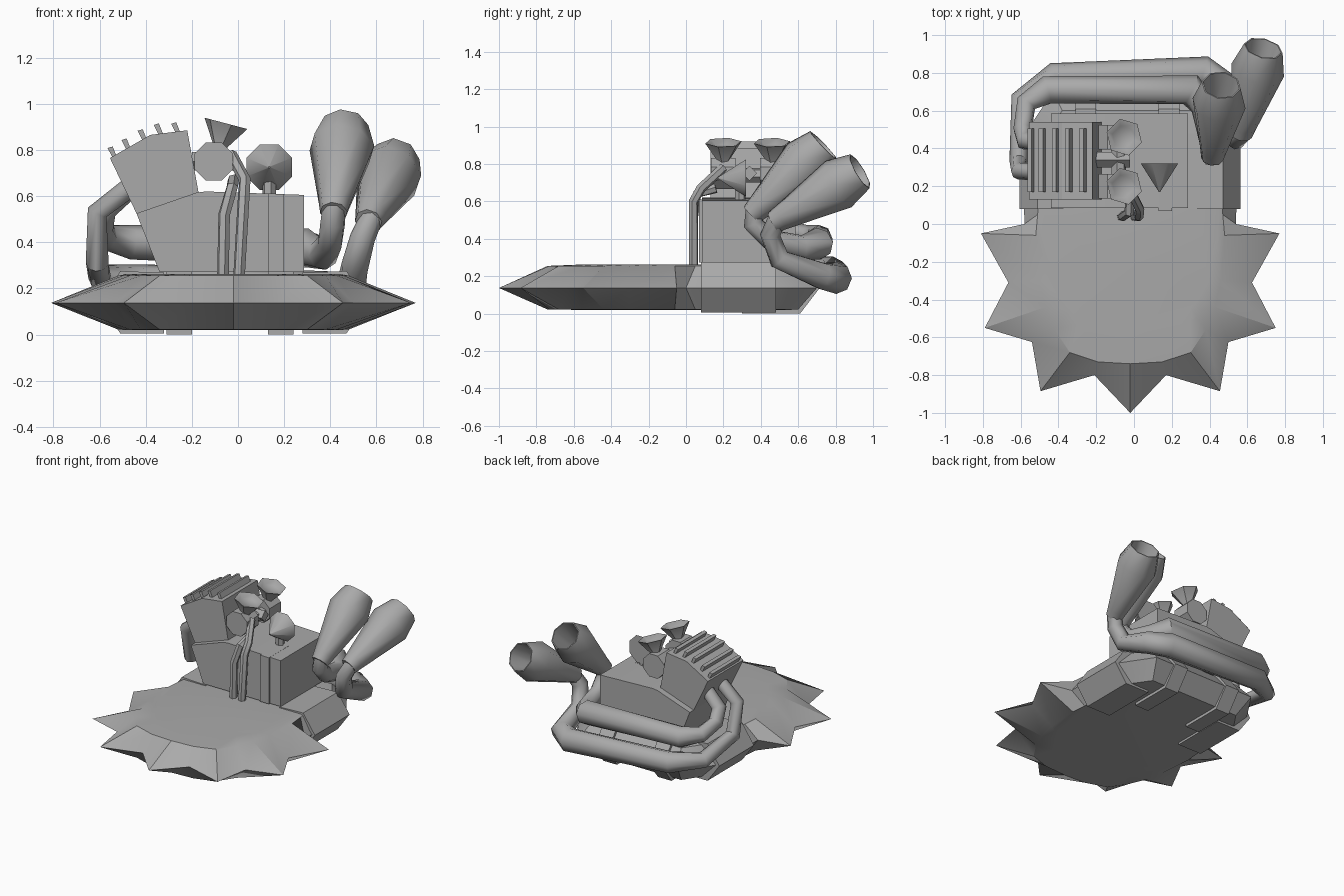
import bpy, bmesh, math
from mathutils import Vector

old = bpy.data.objects.get("Cube")
if old:
    bpy.data.objects.remove(old)

grey = bpy.data.materials.new("plain grey")
grey.use_nodes = True
grey.diffuse_color = (0.4, 0.4, 0.4, 1)
grey.node_tree.nodes["Principled BSDF"].inputs["Base Color"].default_value = (0.4, 0.4, 0.4, 1)


def finish(name, bm, angle=35):
    bmesh.ops.remove_doubles(bm, verts=bm.verts, dist=0.0005)
    bmesh.ops.recalc_face_normals(bm, faces=bm.faces)
    mesh = bpy.data.meshes.new(name)
    bm.to_mesh(mesh)
    bm.free()
    mesh.materials.append(grey)
    ob = bpy.data.objects.new(name, mesh)
    bpy.context.collection.objects.link(ob)
    bpy.ops.object.select_all(action='DESELECT')
    ob.select_set(True)
    bpy.context.view_layer.objects.active = ob
    bpy.ops.object.shade_smooth_by_angle(angle=math.radians(angle))
    return ob


def loft(name, rings, angle=35, caps=(True, True)):
    """Skin a list of equal-length closed rings."""
    bm = bmesh.new()
    loops = [[bm.verts.new(p) for p in r] for r in rings]
    n = len(loops[0])
    for a, b in zip(loops, loops[1:]):
        for i in range(n):
            j = (i + 1) % n
            bm.faces.new((a[i], a[j], b[j], b[i]))
    if caps[0]:
        bm.faces.new(loops[0])
    if caps[1]:
        bm.faces.new(loops[-1])
    return finish(name, bm, angle)


def prism(name, outline, y0, y1):
    """Extrude an x-z outline along y."""
    return loft(name, [[(x, y, z) for x, z in outline] for y in (y0, y1)], 20)


def tube(name, path, radii, sides=8, angle=50, spin=0.0):
    """Sweep a polygon along a path with a radius at each point."""
    pts = [Vector(p) for p in path]
    rings, side = [], None
    for i, p in enumerate(pts):
        a, b = pts[max(i - 1, 0)], pts[min(i + 1, len(pts) - 1)]
        d1 = (p - a).normalized() if i else (b - p).normalized()
        d2 = (b - p).normalized() if i < len(pts) - 1 else d1
        t = (d1 + d2).normalized()
        if side is None:
            side = t.orthogonal()
        side = (side - t * side.dot(t)).normalized()
        up = t.cross(side)
        ring = []
        for k in range(sides):
            w = 2 * math.pi * (k + spin) / sides
            ring.append(p + (side * math.cos(w) + up * math.sin(w)) * radii[i])
        rings.append(ring)
    return loft(name, rings, angle)


def cup(name, base, tip, profile, sides=8, depth=0.3):
    """Flared horn with a hollow mouth; profile holds (fraction, radius)."""
    base, tip = Vector(base), Vector(tip)
    axis = (tip - base).normalized()
    side = axis.orthogonal().normalized()
    up = axis.cross(side)
    last = profile[-1][1]
    rings = []
    for f, r in profile + [(1, last * 0.93), (1 - depth, last * 0.6)]:
        c = base.lerp(tip, f)
        rings.append([c + (side * math.cos(w) + up * math.sin(w)) * r
                      for w in (2 * math.pi * k / sides for k in range(sides))])
    return loft(name, rings, 45)


# Base: half outline listed as (spiked rim, shoulder, inner flat)
AXIS = -0.02
half = [
    ((0, -1.0), (0, -.74), (0, -.57)),
    ((.19, -.8), (.17, -.73), (.24, -.57)),
    ((.475, -.885), (.32, -.68), (.27, -.53)),
    ((.52, -.625), (.40, -.56), (.32, -.45)),
    ((.77, -.55), (.45, -.44), (.36, -.39)),
    ((.645, -.31), (.48, -.3), (.41, -.31)),
    ((.79, -.05), (.50, -.06), (.46, -.06)),
    ((.56, 0), (.49, .05), (.47, .06)),
    ((.57, .46), (.47, .44), (.44, .42)),
    ((.41, .70), (.36, .60), (.33, .55)),
]


def base_ring(column, z):
    right = [(AXIS + h[column][0], h[column][1], z) for h in half]
    left = [(2 * AXIS - x, y, zz) for x, y, zz in reversed(right[1:])]
    return right + left


loft("spiked_base", [base_ring(2, .02), base_ring(1, .022), base_ring(0, .137),
                     base_ring(1, .255), base_ring(2, .262)], 30)

# Clamps around both sides of the base
for s, label in ((-1, "right"), (1, "left")):
    section = [(.3, .005), (.49, .005), (.585, .137), (.49, .275), (.3, .268)]
    prism(label + "_side_clamp", [(AXIS + s * x, z) for x, z in section], .08, .48)

# Straps around the rear edge of the base
for x0, label in ((-.31, "right"), (.13, "left")):
    section = [(.3, 0), (.61, 0), (.715, .137), (.61, .275), (.3, .275)]
    loft(label + "_rear_strap", [[(x, y, z) for y, z in section] for x in (x0, x0 + .11)], 20)

# Engine block with front rib
prism("engine_block", [(-.34, .27), (.285, .27), (.285, .605), (-.14, .62),
                       (-.18, .615), (-.44, .525)], .085, .585)
prism("front_rib", [(.13, .272), (.2, .272), (.2, .609), (.13, .611)], .07, .3)

# Cylinder head and cooling fins
prism("cylinder_head", [(-.44, .525), (-.17, .61), (-.22, .885), (-.38, .865),
                        (-.555, .765)], .13, .54)
fins = [(-.535, .765), (-.475, .80), (-.405, .84), (-.335, .865), (-.26, .87)]
for i, (x, z) in enumerate(fins):
    prism("cooling_fin_%d" % (i + 1), [(x - .008, z), (x + .012, z), (x - .008, z + .05),
                                       (x - .03, z + .043)], .17, .505)

# Twin carburettors with intake trumpets
for y, label in ((.2, "front"), (.46, "rear")):
    tube(label + "_carburettor", [(-.105, y - .065, .75), (-.105, y + .065, .75)],
         [.09, .09], 8, 30, .5)
    cup(label + "_trumpet", (-.085, y, .79), (-.052, y, .915),
        [(0, .035), (.25, .035), (1, .1)], 6, .2)
tube("intake_link", [(-.2, .34, .75), (-.02, .34, .75)], [.04, .04], 4, 30, .5)
tube("carburettor_joint", [(-.08, .24, .74), (-.08, .42, .74)], [.04, .04], 6)

# Horn cone on the block
tube("pointed_cap", [(.135, .17, .725), (.135, .32, .725)], [.004, .107], 8, 50, .5)
tube("cap_stem", [(.135, .29, .59), (.135, .29, .70)], [.03, .03], 6)

# Front feed lines
tube("outer_feed_line", [(-.065, .04, .26), (-.06, .04, .52), (-.025, .06, .64),
                         (-.02, .16, .67)], [.026] * 4, 6, 30)
tube("inner_feed_line", [(.005, .04, .26), (.025, .04, .6), (.03, .08, .67),
                         (-.03, .2, .78)], [.026] * 4, 6, 30)

# Exhaust pipes, running behind the block to the other side
tube("upper_exhaust", [(-.44, .42, .66), (-.575, .44, .54), (-.59, .5, .46), (-.57, .64, .42),
                       (-.46, .71, .4), (.3, .71, .375), (.37, .62, .35), (.40, .44, .40),
                       (.41, .36, .48), (.418, .37, .57)],
     [.045, .05, .05, .055, .075, .085, .07, .055, .055, .05])
tube("lower_exhaust", [(-.44, .27, .66), (-.61, .28, .53), (-.61, .33, .31), (-.6, .66, .25),
                       (-.42, .78, .23), (.37, .805, .19), (.49, .73, .2), (.505, .5, .29),
                       (.54, .45, .42), (.58, .49, .51)],
     [.045, .045, .05, .055, .075, .085, .075, .06, .055, .05])

# Flared silencers
flare = [(0, .06), (.1, .07), (.75, .143), (1, .105)]
cup("upper_silencer", (.415, .35, .53), (.462, .735, .9), flare, 8, .4)
cup("lower_silencer", (.565, .47, .49), (.685, .93, .76), flare, 8, .4)
